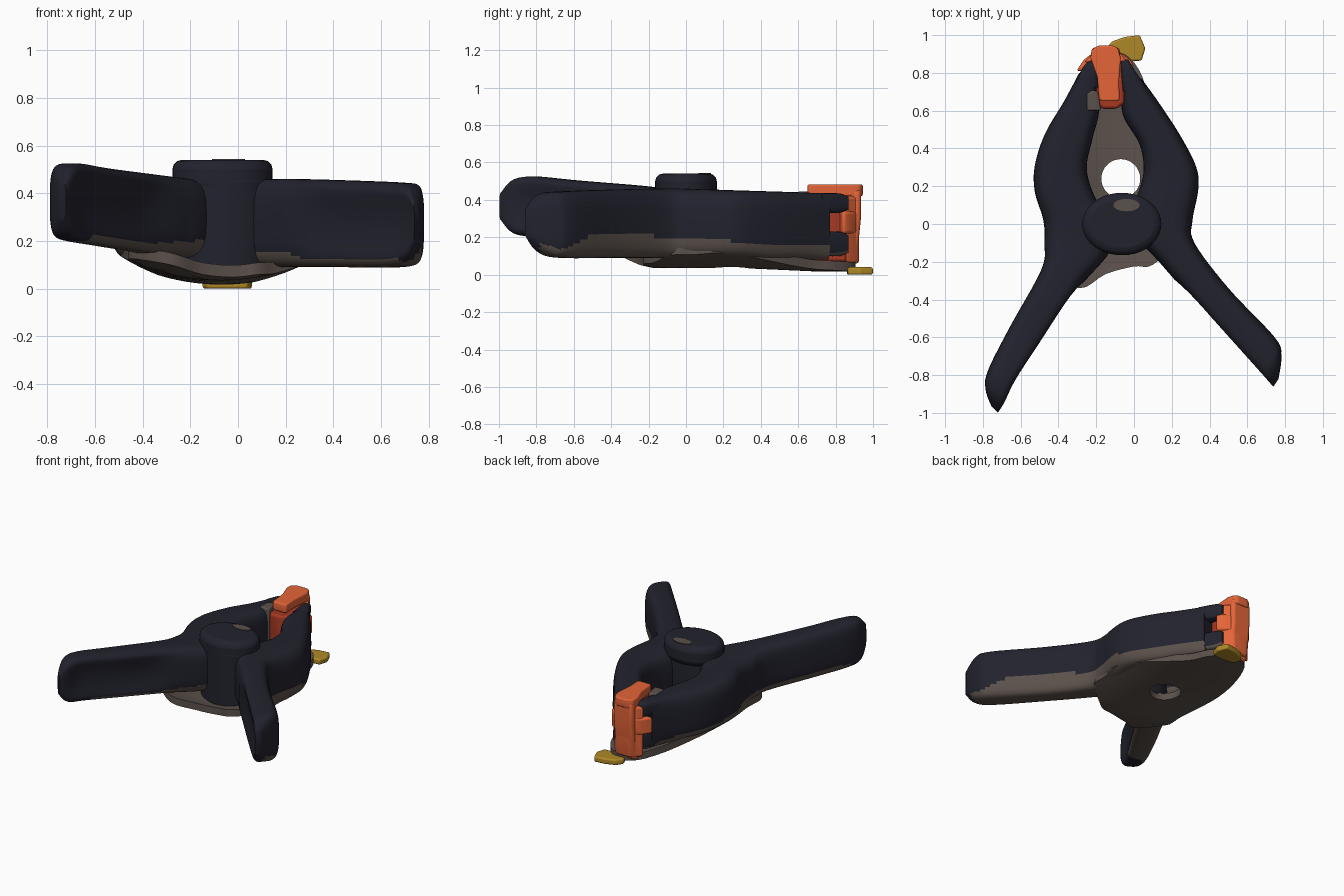
import bpy, bmesh, math
from mathutils import Vector

if "Cube" in bpy.data.objects:
    bpy.data.objects.remove(bpy.data.objects["Cube"])


def material(name, rgb):
    m = bpy.data.materials.new(name)
    m.diffuse_color = (*rgb, 1)
    m.use_nodes = True
    m.node_tree.nodes["Principled BSDF"].inputs["Base Color"].default_value = m.diffuse_color
    return m


NAVY = material("dark navy plastic", (0.016, 0.016, 0.027))
BROWN = material("grey brown underside", (0.105, 0.082, 0.07))
ORANGE = material("orange pad", (0.78, 0.13, 0.04))
RED = material("deep red pad", (0.38, 0.04, 0.016))
YELLOW = material("mustard flap", (0.43, 0.25, 0.02))


def finish(name, bm, mats, bevel=0, angle=50):
    bmesh.ops.recalc_face_normals(bm, faces=bm.faces)
    me = bpy.data.meshes.new(name)
    bm.to_mesh(me)
    bm.free()
    ob = bpy.data.objects.new(name, me)
    bpy.context.collection.objects.link(ob)
    for m in mats:
        me.materials.append(m)
    bpy.ops.object.select_all(action='DESELECT')
    ob.select_set(True)
    bpy.context.view_layer.objects.active = ob
    if bevel:
        b = ob.modifiers.new("round", 'BEVEL')
        b.width, b.segments = bevel, 3
    bpy.ops.object.shade_smooth_by_angle(angle=math.radians(angle))
    return ob


def spline(rows, steps):
    """Catmull-Rom through rows of numbers."""
    rows = [Vector(r) for r in rows]
    out = []
    for i in range(len(rows) - 1):
        a, b, c, d = (rows[max(0, min(len(rows) - 1, i + k))] for k in (-1, 0, 1, 2))
        for s in range(steps):
            t = s / steps
            out.append(0.5 * (2 * b + (c - a) * t + (2 * a - 5 * b + 4 * c - d) * t * t
                              + (3 * b - a - 3 * c + d) * t ** 3))
    return out + [rows[-1]]


def limb(name, rows, brown_top=0.0, steps=6, n=48):
    """Loft rounded sections; row = outer xy, inner xy, bottom z, top z."""
    bm = bmesh.new()
    rings = []
    for ox, oy, ix, iy, zb, zt in spline(rows, steps):
        hollow = 0.35 * max(0, min(1, (-0.3 - iy) / 0.15)) * max(0, min(1, (iy + 1.0) / 0.1))
        ring = []
        for k in range(n):
            a = 2 * math.pi * k / n
            c, s = math.cos(a), math.sin(a)
            u = math.copysign(abs(c) ** 0.5, c)
            v = math.copysign(abs(s) ** 0.6, s)
            if u > 0:  # handles are dished on the inner side
                u -= hollow * max(0, 1 - (v / 0.8) ** 2)
            f = (u + 1) / 2
            ring.append(bm.verts.new((ox + (ix - ox) * f, oy + (iy - oy) * f,
                                      (zb + zt) / 2 + v * (zt - zb) / 2)))
        rings.append(ring)
    sides = {}
    for r, q in zip(rings, rings[1:]):
        for k in range(n):
            f = bm.faces.new((r[k], r[(k + 1) % n], q[(k + 1) % n], q[k]))
            sides[f] = n / 4 <= k < 3 * n / 4
    bm.faces.new(rings[0])
    bm.faces.new(rings[-1])
    bmesh.ops.recalc_face_normals(bm, faces=bm.faces)
    # underside and lower outer flank are brown
    for f in bm.faces:
        c = f.calc_center_median()
        under = f.normal.z < -0.25 and c.z < 0.25 and c.y > -0.78
        flank = sides.get(f) and c.z < min(brown_top - 0.06 * c.y, brown_top + 0.5 * (c.y + 0.52))
        if under or flank:
            f.material_index = 1
    return finish(name, bm, [NAVY, BROWN])


def prism(name, pts, lo, hi, mat, axis='z', bevel=0.015):
    """Extrude a flat outline along z (xy outline) or x (yz outline)."""
    bm = bmesh.new()
    at = (lambda p, h: (p[0], p[1], h)) if axis == 'z' else (lambda p, h: (h, p[0], p[1]))
    a = [bm.verts.new(at(p, lo)) for p in pts]
    b = [bm.verts.new(at(p, hi)) for p in pts]
    bm.faces.new(a)
    bm.faces.new(b)
    for i in range(len(pts)):
        j = (i + 1) % len(pts)
        bm.faces.new((a[i], a[j], b[j], b[i]))
    return finish(name, bm, [mat], bevel)


def circle(x, y, rx, ry, n=40):
    return [(x + rx * math.cos(2 * math.pi * k / n), y + ry * math.sin(2 * math.pi * k / n))
            for k in range(n)]


# the two crossing levers: handle, hub side and jaw
limb("left_lever", [
    (-0.755, -0.965, -0.72, -0.998, .29, .44), (-0.785, -0.88, -0.675, -0.94, .22, .51),
    (-0.775, -0.78, -0.61, -0.82, .20, .525), (-0.66, -0.55, -0.49, -0.64, .18, .505),
    (-0.49, -0.24, -0.29, -0.34, .15, .48), (-0.475, -0.1, -0.13, -0.15, .13, .465),
    (-0.48, 0.02, -0.1, 0.0, .12, .46), (-0.525, 0.17, -0.2, 0.13, .12, .455),
    (-0.525, 0.31, -0.25, 0.29, .12, .45), (-0.47, 0.48, -0.22, 0.45, .11, .445),
    (-0.37, 0.65, -0.185, 0.6, .1, .44), (-0.29, 0.8, -0.2, 0.78, .1, .435)], 0.15)
limb("right_lever", [
    (0.765, -0.82, 0.735, -0.865, .2, .36), (0.78, -0.7, 0.69, -0.825, .12, .43),
    (0.745, -0.6, 0.605, -0.735, .09, .445), (0.5, -0.34, 0.36, -0.46, .09, .455),
    (0.32, -0.1, 0.15, -0.22, .09, .46), (0.31, 0.02, 0.0, -0.04, .09, .46),
    (0.34, 0.18, 0.01, 0.12, .09, .455), (0.33, 0.3, 0.05, 0.27, .09, .45),
    (0.25, 0.46, 0.03, 0.42, .08, .445), (0.14, 0.63, -0.06, 0.58, .08, .44),
    (0.04, 0.77, -0.06, 0.74, .08, .435)], 0.195)

# forked jaw tips
for tag, zb, zt in (("upper", .33, .435), ("lower", .1, .23)):
    limb(f"left_jaw_{tag}_prong", [(-0.31, 0.75, -0.19, 0.72, zb, zt),
                                   (-0.27, 0.83, -0.19, 0.83, zb, zt),
                                   (-0.23, 0.87, -0.19, 0.87, zb + .02, zt - .02)], 0, 3, 20)
    limb(f"right_jaw_{tag}_prong", [(0.06, 0.73, -0.06, 0.7, zb, zt),
                                    (-0.0, 0.82, -0.07, 0.82, zb, zt),
                                    (-0.03, 0.87, -0.07, 0.87, zb + .02, zt - .02)], 0, 3, 20)

# pivot hub: low cap on a broad core, with worn patch
prism("pivot_hub", circle(-0.065, 0.0, 0.21, 0.165), 0.40, 0.54, NAVY, bevel=0.04)
prism("pivot_core", circle(-0.06, -0.01, 0.2, 0.155), 0.07, 0.47, NAVY, bevel=0.02)
prism("hub_worn_patch", circle(-0.04, 0.1, 0.07, 0.033, 16), 0.538, 0.544, BROWN, bevel=0)

# brown floor web with a round hole, bulging downward in the middle
outline = [(-.15, .9), (-.26, .83), (-.41, .53), (-.49, .28), (-.48, .1), (-.45, -.05), (-.45, -.22),
           (-.29, -.34), (-.15, -.265), (0, -.225), (.08, -.225), (.16, -.17), (.28, -.08),
           (.29, .05), (.31, .2), (.23, .42), (.09, .66), (.03, .81), (-.05, .9)]
edge = spline([(*p, 0) for p in outline + outline[:1]], 4)[:-1]
centre = Vector((-0.07, 0.24, 0))
bm = bmesh.new()
loops = []
order = [(t / 5, 0) for t in range(6)] + [(t / 5, 0.05) for t in range(5, -1, -1)]
for t, up in order:
    ring = []
    for p in edge:
        hole = centre + (p - centre).normalized() * 0.103
        q = hole.lerp(p, t)
        z = 0.035 + 0.09 * ((q.x + 0.07) / 0.4) ** 2 + 0.25 * max(0, -q.y - 0.18)
        z -= 0.018 * max(0, min(1, (q.y - 0.3) / 0.4))
        ring.append(bm.verts.new((q.x, q.y, z + up)))
    loops.append(ring)
for r, q in zip(loops, loops[1:] + loops[:1]):
    for k in range(len(edge)):
        j = (k + 1) % len(edge)
        bm.faces.new((r[k], r[j], q[j], q[k]))
finish("floor_web", bm, [BROWN])

# orange clamp pad: waisted top arm, back post, side wings and inner red block
prism("pad_arm", [(-.185, .66), (-.17, .65), (-.09, .65), (-.075, .66), (-.08, .75), (-.07, .88),
                  (-.085, .93), (-.11, .945), (-.19, .945), (-.225, .92), (-.23, .88), (-.195, .78)],
      .42, .483, ORANGE, bevel=0.018)
prism("pad_post", [(.85, .44), (.935, .46), (.935, .3), (.915, .1), (.895, .035), (.84, .035)],
      -.225, -.075, ORANGE, 'x', 0.02)
prism("pad_back", [(-.265, .855), (-.2, .925), (-.09, .925), (-.03, .855)], .06, .42, ORANGE)
prism("pad_wings", [(-.305, .81), (-.265, .87), (-.2, .92), (-.09, .92), (-.02, .87), (.0, .84),
                    (-.06, .82), (-.24, .81)], .22, .34, ORANGE)
prism("pad_inner", [(-.2, .63), (-.2, .86), (-.05, .86), (-.05, .64), (-.09, .61), (-.16, .61)],
      .07, .41, RED)
prism("left_jaw_lining", [(-.25, .6), (-.25, .69), (-.22, .71), (-.19, .7), (-.175, .6)],
      .1, .445, BROWN, bevel=0.01)

# loose flap at the tip
prism("tip_flap", [(-.15, .92), (-.12, .965), (-.05, .99), (.03, 1.0), (.06, .93), (.04, .865),
                   (-.05, .86), (-.13, .87)], 0.0, 0.04, YELLOW, bevel=0.01)
